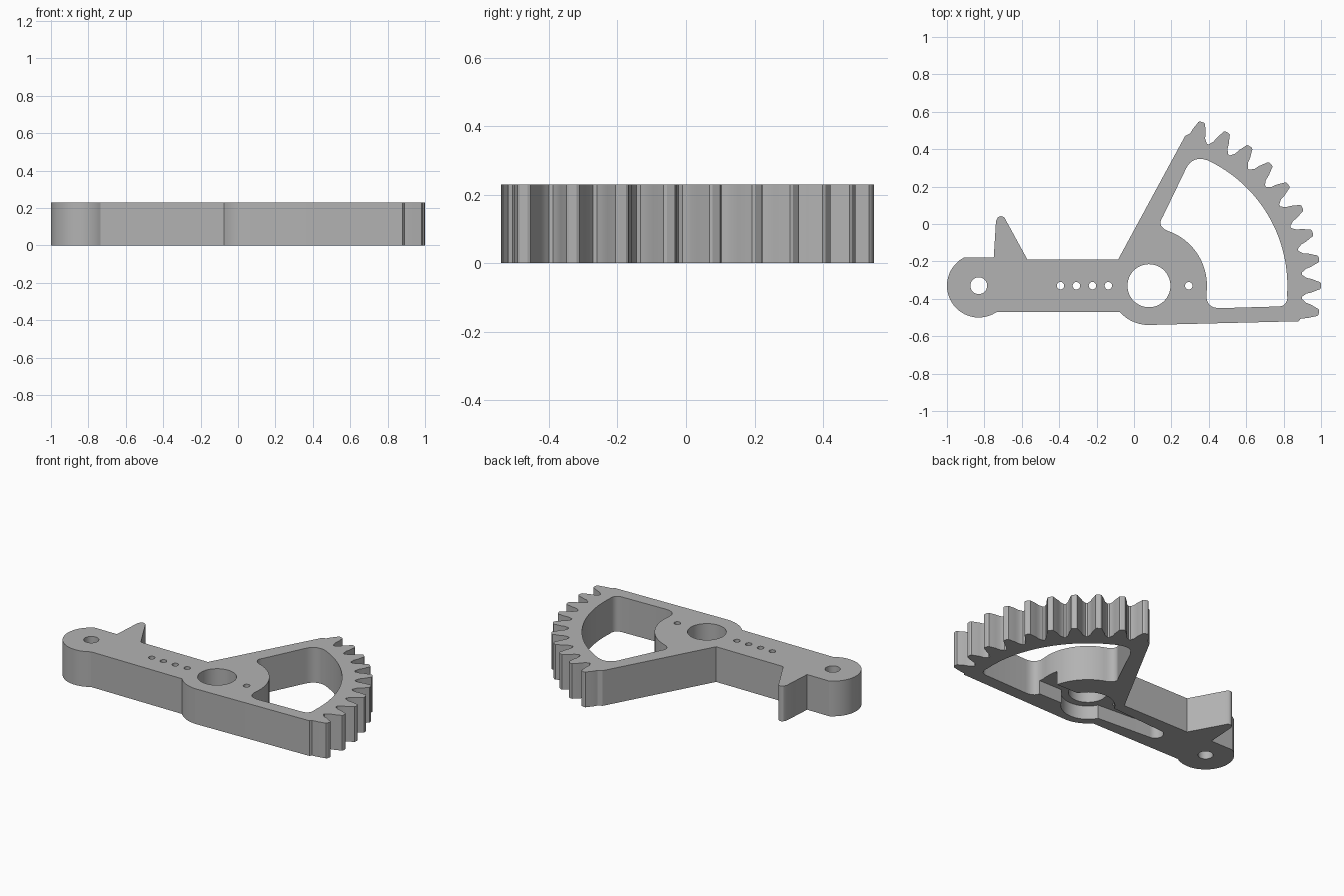
import bpy, bmesh, math
from math import cos, sin, radians
from mathutils import Vector

if "Cube" in bpy.data.objects:
    bpy.data.objects.remove(bpy.data.objects["Cube"])

HEIGHT = 0.23
POCKET = 0.09
HUB = (0.08, -0.33)
PIN = (-0.83, -0.33)

grey = bpy.data.materials.new("plain grey")
grey.use_nodes = True
grey.diffuse_color = (0.45, 0.45, 0.45, 1)
grey.node_tree.nodes["Principled BSDF"].inputs["Base Color"].default_value = grey.diffuse_color


def arc(centre, r, start, end, n):
    """Points along an arc, angles in degrees."""
    angles = [radians(start + (end - start) * i / n) for i in range(n + 1)]
    return [(centre[0] + r * cos(a), centre[1] + r * sin(a)) for a in angles]


def circle(centre, r, n=48):
    return arc(centre, r, 0, 360, n)[:-1]


def bend(start, corner, end, n=8):
    """Rounded corner between two points."""
    a, b, c = Vector(start), Vector(corner), Vector(end)
    return [tuple(a.lerp(b, t).lerp(b.lerp(c, t), t)) for t in (i / n for i in range(n + 1))]


def prism(name, points, bottom, top):
    """Flat profile extruded upward."""
    bm = bmesh.new()
    face = bm.faces.new([bm.verts.new((x, y, bottom)) for x, y in points])
    walls = bmesh.ops.extrude_face_region(bm, geom=[face])
    verts = [v for v in walls["geom"] if isinstance(v, bmesh.types.BMVert)]
    bmesh.ops.translate(bm, verts=verts, vec=(0, 0, top - bottom))
    bmesh.ops.recalc_face_normals(bm, faces=bm.faces)
    mesh = bpy.data.meshes.new(name)
    bm.to_mesh(mesh)
    bm.free()
    mesh.materials.append(grey)
    obj = bpy.data.objects.new(name, mesh)
    bpy.context.collection.objects.link(obj)
    return obj


def cut(target, points, bottom=-0.1, top=HEIGHT + 0.1):
    """Subtract a prism from the target."""
    cutter = prism("cutter", points, bottom, top)
    cutter.hide_render = True
    mod = target.modifiers.new("cut", "BOOLEAN")
    mod.operation, mod.solver, mod.object = "DIFFERENCE", "EXACT", cutter
    bpy.context.view_layer.objects.active = target
    bpy.ops.object.modifier_apply(modifier=mod.name)
    bpy.data.objects.remove(cutter)


# Gear teeth along the sector rim
FLANK = [(0.828, 0.052), (0.842, 0.042), (0.87, 0.036), (0.90, 0.024), (0.915, 0.019), (0.92, 0.011)]


def tooth(angle):
    shape = [(r, -w) for r, w in FLANK] + [(r, w) for r, w in reversed(FLANK)]
    c, s = cos(radians(angle)), sin(radians(angle))
    return [(HUB[0] + r * c - w * s, HUB[1] + r * s + w * c) for r, w in shape]


teeth = []
for i in range(10):
    angle = -9 + 9 * i
    pts = tooth(angle)
    if i == 0:
        pts = pts[2:]
    if i == 9:
        pts = pts[:-1]
    else:
        pts += arc(HUB, 0.82, angle + 4.1, angle + 4.9, 1)
    teeth += pts

# Whole outline, counter-clockwise from the pivot boss
outline = arc(PIN, 0.17, 118, 304, 40)
outline += [(-0.735, -0.47)]
outline += arc(HUB, 0.21, 222, 268, 14)
outline += [(0.88, -0.52), (0.89, -0.507)]
outline += teeth
outline += [(0.273, 0.47), (-0.085, -0.19), (-0.57, -0.19)]
outline += [(-0.685, 0.02)] + bend((-0.692, 0.033), (-0.71, 0.05), (-0.728, 0.035), 4)
outline += [(-0.738, 0.015), (-0.75, -0.18)]

lever = prism("toothed_sector_lever", outline, 0, HEIGHT)

# Rounded window inside the sector
window = arc(HUB, 0.74, 65, -4, 32)
window += bend((0.82, -0.39), (0.82, -0.44), (0.77, -0.441))
window += bend((0.46, -0.45), (0.385, -0.45), (0.387, -0.38))
window += arc(HUB, 0.31, -4, 68, 24)
window += bend((0.18, -0.037), (0.12, -0.01), (0.153, 0.037))
window += bend((0.28, 0.30), (0.315, 0.365), (0.388, 0.342))[:-1]
cut(lever, window)

# Underside pocket: round hub seat and a tapering arm slot
cut(lever, circle(HUB, 0.16), top=POCKET)
slot = [(0.41, -0.405), (0.41, -0.255), (-0.06, -0.255)]
slot += arc((-0.44, HUB[1]), 0.05, 90, 270, 16) + [(-0.06, -0.405)]
cut(lever, slot, top=POCKET)

# Through holes
cut(lever, circle(HUB, 0.115, 64))
cut(lever, circle(PIN, 0.045, 32))
for x in (-0.393, -0.308, -0.222, -0.137, 0.293):
    cut(lever, circle((x, HUB[1]), 0.02, 20))

# Smooth curved walls, sharp edges kept
bpy.ops.object.select_all(action="DESELECT")
lever.select_set(True)
bpy.context.view_layer.objects.active = lever
bpy.ops.object.shade_smooth_by_angle(angle=radians(25))
